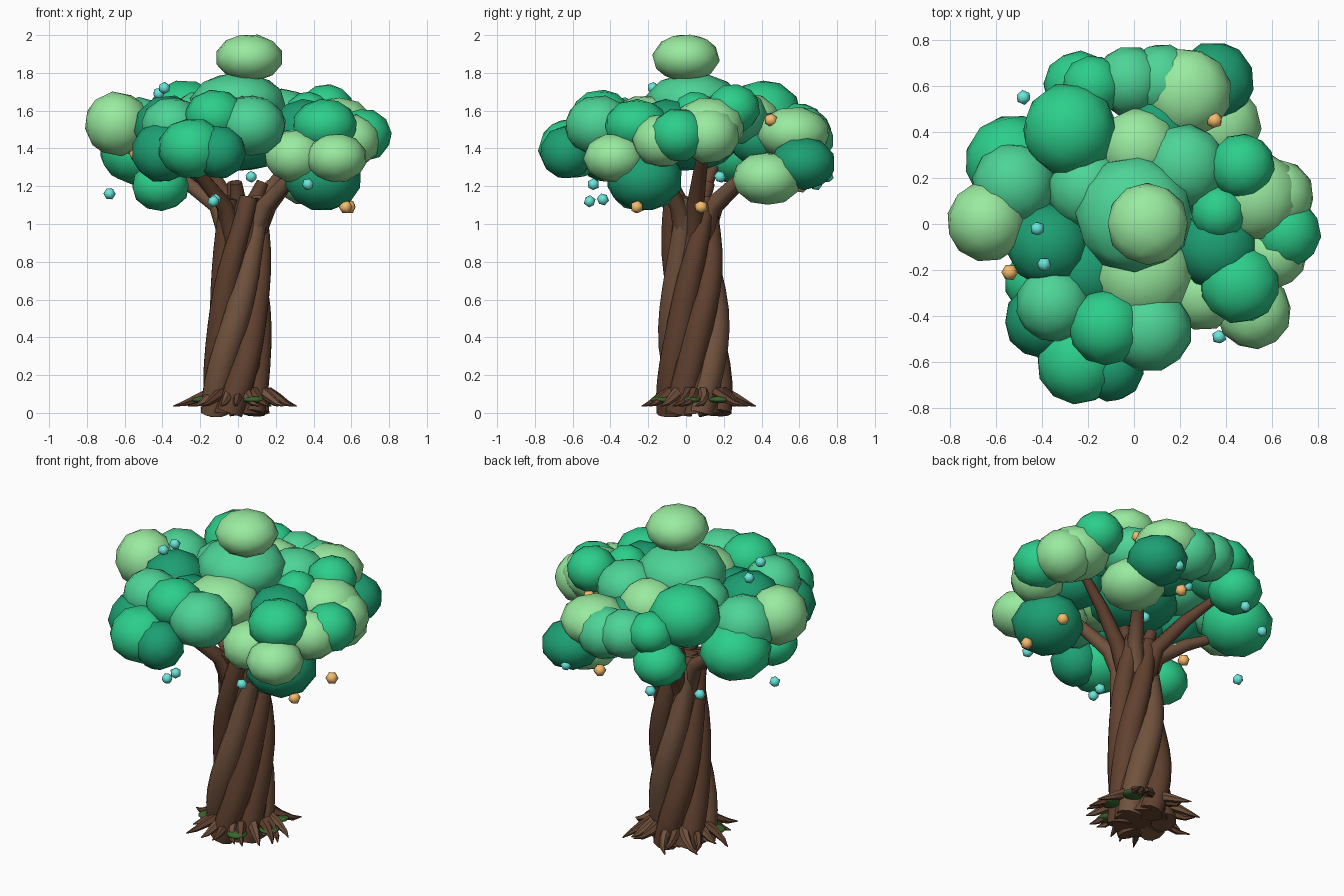
import bpy, bmesh, math, random
from mathutils import Vector, Matrix, Euler

if "Cube" in bpy.data.objects:
    bpy.data.objects.remove(bpy.data.objects["Cube"])

random.seed(4)


def material(name, rgb):
    m = bpy.data.materials.new(name)
    m.diffuse_color = (*rgb, 1)
    m.use_nodes = True
    m.node_tree.nodes["Principled BSDF"].inputs["Base Color"].default_value = m.diffuse_color
    return m


BARK = material("bark", (0.12, 0.054, 0.029))
BARK_LIGHT = material("bark_light", (0.165, 0.085, 0.047))
MOSS = material("moss", (0.04, 0.13, 0.025))
TEAL = material("teal_glow", (0.14, 0.8, 0.7))
AMBER = material("amber_glow", (0.92, 0.5, 0.15))
DARK = material("leaf_dark", (0.012, 0.35, 0.17))
MID = material("leaf_mid", (0.025, 0.62, 0.26))
SOFT = material("leaf_soft", (0.075, 0.66, 0.31))
LIGHT = material("leaf_light", (0.32, 0.83, 0.35))


def finish(bm, name, mat):
    bmesh.ops.recalc_face_normals(bm, faces=bm.faces[:])
    mesh = bpy.data.meshes.new(name)
    bm.to_mesh(mesh)
    bm.free()
    mesh.materials.append(mat)
    for p in mesh.polygons:
        p.use_smooth = True
    ob = bpy.data.objects.new(name, mesh)
    bpy.context.collection.objects.link(ob)
    return ob


def tube(name, path, radii, mat, sides=8):
    """Tapered tube along a list of points."""
    bm = bmesh.new()
    pts = [Vector(p) for p in path]
    steep = abs((pts[-1] - pts[0]).normalized().z) >= 0.6
    ref = Vector((1, 0, 0)) if steep else Vector((0, 0, 1))
    rings = []
    for i, p in enumerate(pts):
        t = (pts[min(i + 1, len(pts) - 1)] - pts[max(i - 1, 0)]).normalized()
        u = t.cross(ref).normalized()
        v = t.cross(u)
        rings.append([bm.verts.new(p + radii[i] * (math.cos(a) * u + math.sin(a) * v))
                      for a in (2 * math.pi * k / sides for k in range(sides))])
    for a, b in zip(rings, rings[1:]):
        for k in range(sides):
            n = (k + 1) % sides
            bm.faces.new((a[k], a[n], b[n], b[k]))
    bm.faces.new(rings[0])
    bm.faces.new(rings[-1])
    ob = finish(bm, name, mat)
    bpy.context.view_layer.objects.active = ob
    ob.select_set(True)
    bpy.ops.object.shade_smooth_by_angle(angle=math.radians(55))
    ob.select_set(False)
    return ob


def ball(name, pos, r, rz, mat, subdiv=2, turn=True):
    bm = bmesh.new()
    bmesh.ops.create_icosphere(bm, subdivisions=subdiv, radius=1)
    spin = Euler([random.uniform(0, 6) for _ in range(3)]) if turn else Euler()
    bm.transform(Matrix.Translation(pos) @ Matrix.Diagonal((r, r, rz, 1)) @ spin.to_matrix().to_4x4())
    return finish(bm, name, mat)


# Trunk: a core wrapped in twisting strands
def trunk_centre(z):
    return Vector((-0.01 + 0.03 * z, 0.045 - 0.015 * z, z))


heights = [0, 0.08, 0.16, 0.25, 0.35, 0.45, 0.55, 0.65, 0.75, 0.85, 0.95, 1.05, 1.14]
tube("trunk_core", [trunk_centre(z) for z in heights], [0.16 - 0.045 * z for z in heights], BARK, 14)
STRANDS = 6
for i in range(STRANDS):
    start = math.radians(-165) + i * 2 * math.pi / STRANDS
    path, radii = [], []
    for z in heights:
        a = start + math.radians(155) * z / 1.14
        out = 0.122 - 0.026 * z + 0.012 * math.sin(6 * z + 1.7 * i)
        path.append(trunk_centre(z) + Vector((math.cos(a) * out, math.sin(a) * out, 0)))
        radii.append(0.072 - 0.02 * z + 0.011 * math.sin(math.pi * min(z / 0.95, 1)))
    tube(f"trunk_strand_{i}", path, radii, BARK_LIGHT if i % 3 == 0 else BARK, 10)

# Surface roots: curved spikes around the base
for i in range(19):
    a = 2 * math.pi * i / 19 + random.uniform(-0.1, 0.1)
    bend = random.uniform(-0.3, 0.3)
    reach = random.uniform(0.26, 0.36)
    path, radii = [], []
    for t, z, r in ((0, 0.11, 0.032), (0.35, 0.08, 0.026), (0.7, 0.05, 0.016), (1, 0.036, 0.003)):
        d = 0.15 + (reach - 0.15) * t
        path.append((0.01 + d * math.cos(a + bend * t * t), 0.05 + d * math.sin(a + bend * t * t), z))
        radii.append(r)
    tube(f"root_{i}", path, radii, BARK_LIGHT if i % 2 else BARK, 6)

# Moss pads between the roots
for i, deg in enumerate((-65, -8, 40, 200)):
    a = math.radians(deg)
    ball(f"moss_{i}", (0.2 * math.cos(a), 0.05 + 0.2 * math.sin(a), 0.07), 0.06, 0.018, MOSS, 2, False)

# Branches reaching from the trunk top into the crown
tips = [(0.42, -0.22, 1.36), (-0.32, -0.32, 1.36), (-0.46, 0.16, 1.32), (-0.2, 0.46, 1.34),
        (0.3, 0.42, 1.32), (0.45, 0.1, 1.42)]
for i, tip in enumerate(tips):
    tip = Vector(tip)
    side = Vector((tip.x, tip.y - 0.03, 0)).normalized()
    root = trunk_centre(0.93) + side * 0.07
    mid = trunk_centre(1.1) + side * 0.14
    far = mid.lerp(tip, 0.5) + Vector((0, 0, 0.02))
    tube(f"branch_{i}", [root, mid, far, tip], [0.055, 0.046, 0.036, 0.025], BARK if i % 2 else BARK_LIGHT, 8)
# Short stubs at the trunk top
for i, deg in enumerate((20, 120, 250)):
    side = Vector((math.cos(math.radians(deg)), math.sin(math.radians(deg)), 0))
    tube(f"stub_{i}", [trunk_centre(1.0) + side * 0.05, trunk_centre(1.13) + side * 0.07,
                       trunk_centre(1.22) + side * 0.11], [0.055, 0.042, 0.032], BARK, 8)

# Leaf clumps: x, y, z, radius, half height
dark_clumps = [(0.45, -0.22, 1.24, 0.20, 0.17), (0.35, 0.62, 1.32, 0.17, 0.14), (-0.37, -0.09, 1.51, 0.18, 0.17),
               (-0.40, -0.42, 1.38, 0.16, 0.16), (-0.10, -0.63, 1.38, 0.14, 0.14), (0.36, -0.10, 1.50, 0.18, 0.16),
               (0.10, 0.40, 1.45, 0.17, 0.15), (0.02, 0.02, 1.43, 0.25, 0.15), (-0.2, -0.2, 1.46, 0.18, 0.15)]
mid_clumps = [(-0.28, 0.41, 1.58, 0.20, 0.18), (-0.24, 0.60, 1.35, 0.15, 0.13), (0.47, 0.25, 1.61, 0.14, 0.13),
              (0.37, 0.05, 1.58, 0.12, 0.12), (0.46, -0.26, 1.52, 0.17, 0.14), (-0.12, -0.45, 1.57, 0.16, 0.14),
              (-0.24, -0.60, 1.40, 0.18, 0.16), (-0.41, -0.25, 1.20, 0.15, 0.13), (-0.53, 0.27, 1.38, 0.20, 0.17),
              (0.66, -0.04, 1.47, 0.15, 0.14), (-0.18, 0.60, 1.52, 0.13, 0.12)]
soft_clumps = [(0.0, 0.04, 1.64, 0.25, 0.16), (-0.52, 0.17, 1.50, 0.18, 0.17), (-0.02, 0.62, 1.48, 0.15, 0.14),
               (0.12, 0.62, 1.45, 0.16, 0.15), (0.07, -0.46, 1.52, 0.18, 0.16), (-0.35, -0.35, 1.52, 0.16, 0.15),
               (0.22, 0.25, 1.57, 0.18, 0.15), (-0.20, 0.15, 1.55, 0.17, 0.15)]
light_clumps = [(0.06, 0.0, 1.88, 0.175, 0.125), (-0.64, 0.01, 1.53, 0.17, 0.17), (0.23, 0.57, 1.48, 0.19, 0.14),
                (0.37, 0.43, 1.24, 0.18, 0.14), (0.53, 0.12, 1.52, 0.19, 0.15), (0.62, 0.12, 1.47, 0.16, 0.15),
                (0.60, -0.13, 1.44, 0.15, 0.14), (0.52, -0.38, 1.35, 0.16, 0.13), (0.30, -0.30, 1.36, 0.16, 0.14),
                (0.04, -0.21, 1.53, 0.21, 0.15), (0.02, 0.33, 1.54, 0.17, 0.15)]
for name, mat, clumps in (("dark", DARK, dark_clumps), ("mid", MID, mid_clumps),
                          ("soft", SOFT, soft_clumps), ("light", LIGHT, light_clumps)):
    for i, (x, y, z, r, rz) in enumerate(clumps):
        ball(f"leaf_clump_{name}_{i}", (x, y, z), r * 1.03, rz * 1.02, mat)

# Floating glow orbs
teal_orbs = [(0.37, -0.49, 1.21), (-0.42, -0.02, 1.69), (-0.39, -0.175, 1.72), (-0.48, 0.55, 1.2),
             (-0.24, 0.69, 1.21), (-0.13, -0.51, 1.12), (-0.12, -0.44, 1.13), (-0.68, 0.1, 1.16),
             (0.07, 0.18, 1.25), (0.0, 0.47, 1.35), (-0.22, 0.1, 1.19), (0.3, 0.75, 1.25)]
amber_orbs = [(0.57, -0.26, 1.09), (0.59, 0.08, 1.09), (0.35, 0.45, 1.55), (-0.54, -0.21, 1.37),
              (0.165, 0.61, 1.2)]
for i, p in enumerate(teal_orbs):
    ball(f"teal_orb_{i}", p, 0.033, 0.033, TEAL, 1)
for i, p in enumerate(amber_orbs):
    ball(f"amber_orb_{i}", p, 0.037, 0.037, AMBER, 1)
